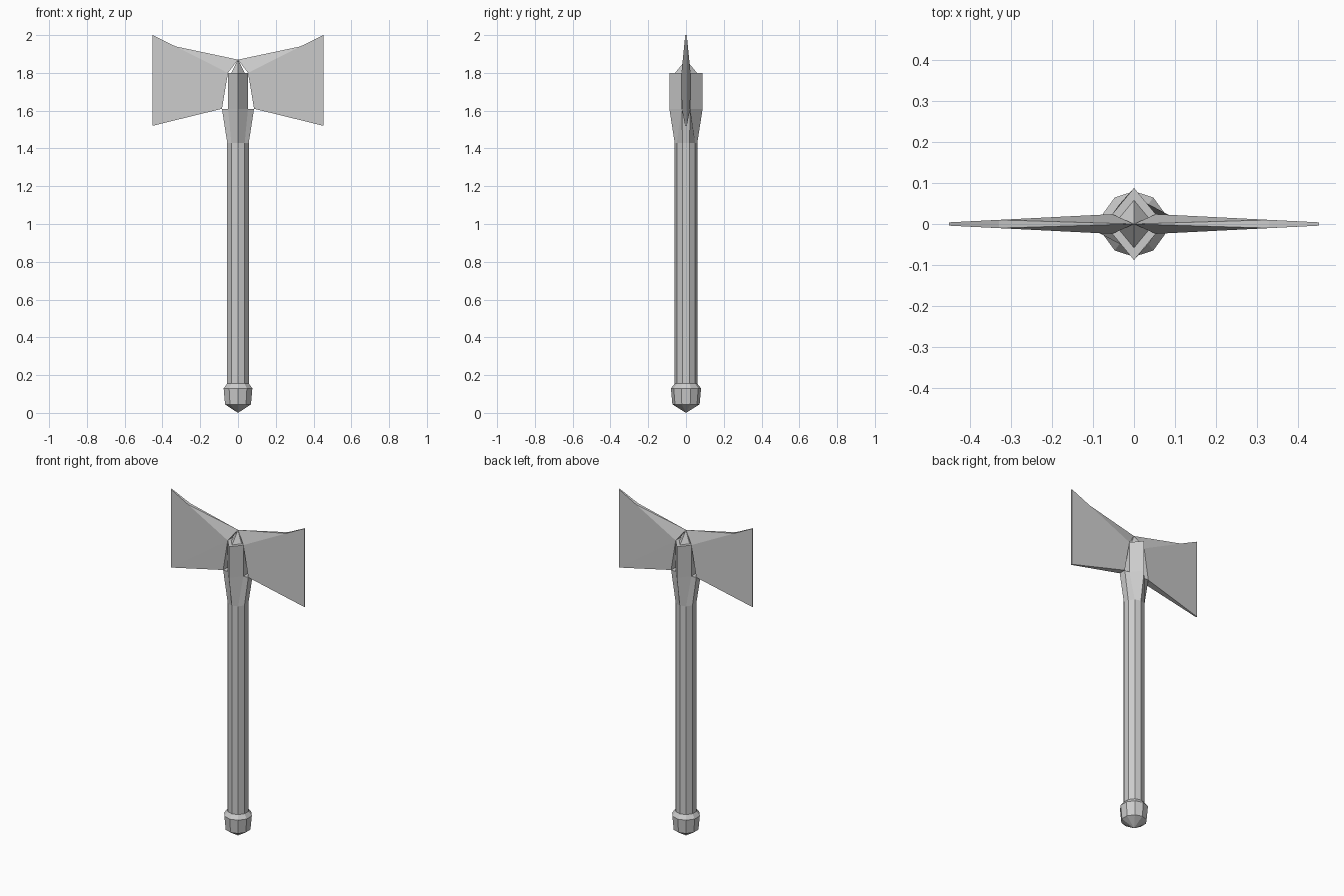
import bpy, bmesh, math

if "Cube" in bpy.data.objects:
    bpy.data.objects.remove(bpy.data.objects["Cube"])


def make_object(name, verts, faces, mirror_x=False):
    mesh = bpy.data.meshes.new(name)
    mesh.from_pydata(verts, [], faces)
    bm = bmesh.new()
    bm.from_mesh(mesh)
    bmesh.ops.recalc_face_normals(bm, faces=bm.faces)
    bm.to_mesh(mesh)
    bm.free()
    obj = bpy.data.objects.new(name, mesh)
    bpy.context.collection.objects.link(obj)
    if mirror_x:
        mod = obj.modifiers.new("mirror", 'MIRROR')
        mod.use_axis = (True, False, False)
        mod.use_mirror_merge = False
    return obj


def decagon(r, z):
    # ten-sided ring with a corner on the y axis
    angles = [math.radians(90 - 36 * i) for i in range(10)]
    return [(r * math.cos(a), r * math.sin(a), z) for a in angles]


def star(z, s=1.0, wing=0.085):
    # head cross-section: ridges front and back, flat cheeks at the sides
    pts = [(0, .088), (.053, .024), (wing, .022), (wing, -.022), (.053, -.024),
           (0, -.088), (-.053, -.024), (-wing, -.022), (-wing, .022), (-.053, .024)]
    return [(x * s, y * s, z) for x, y in pts]


def loft(name, rings, bottom=None, top=None):
    n = len(rings[0])
    verts = [v for ring in rings for v in ring]
    faces = []
    for k in range(len(rings) - 1):
        for i in range(n):
            j = (i + 1) % n
            a, b = k * n, (k + 1) * n
            faces.append((a + i, a + j, b + j, b + i))
    for tip, base in ((bottom, 0), (top, (len(rings) - 1) * n)):
        if tip is None:
            faces.append(tuple(base + i for i in range(n)))
        else:
            verts.append((0, 0, tip))
            faces += [(base + i, base + (i + 1) % n, len(verts) - 1) for i in range(n)]
    return make_object(name, verts, faces)


# Pommel with pointed underside
loft("pommel", [decagon(.072, .045), decagon(.08, .13), decagon(.06, .155)], bottom=0)

# Straight handle
loft("handle", [decagon(.06, .15), decagon(.06, 1.43)])

# Flared socket, head block and pointed cap
loft("head_socket", [decagon(.06, 1.43), star(1.61), star(1.61, wing=.053),
                     star(1.80, wing=.053), star(1.80, .66, .053)], top=1.87)

# Twin blades: one side, mirrored front/back here and left/right by modifier
side = [(.085, .022, 1.61), (.452, .004, 1.52), (.452, .004, 2.0),
        (.33, .010, 1.94), (.053, .024, 1.80)]
verts = side + [(x, -y, z) for x, y, z in side] + [(0, 0, 1.87)]
cheek = [(4, 0, 1), (4, 1, 2), (4, 2, 3)]
faces = cheek + [tuple(i + 5 for i in f) for f in cheek]
faces += [(0, 1, 6, 5), (1, 2, 7, 6), (2, 3, 8, 7), (0, 4, 9, 5),
          (3, 8, 10), (3, 10, 4), (8, 10, 9), (4, 9, 10)]
make_object("blades", verts, faces, mirror_x=True)
